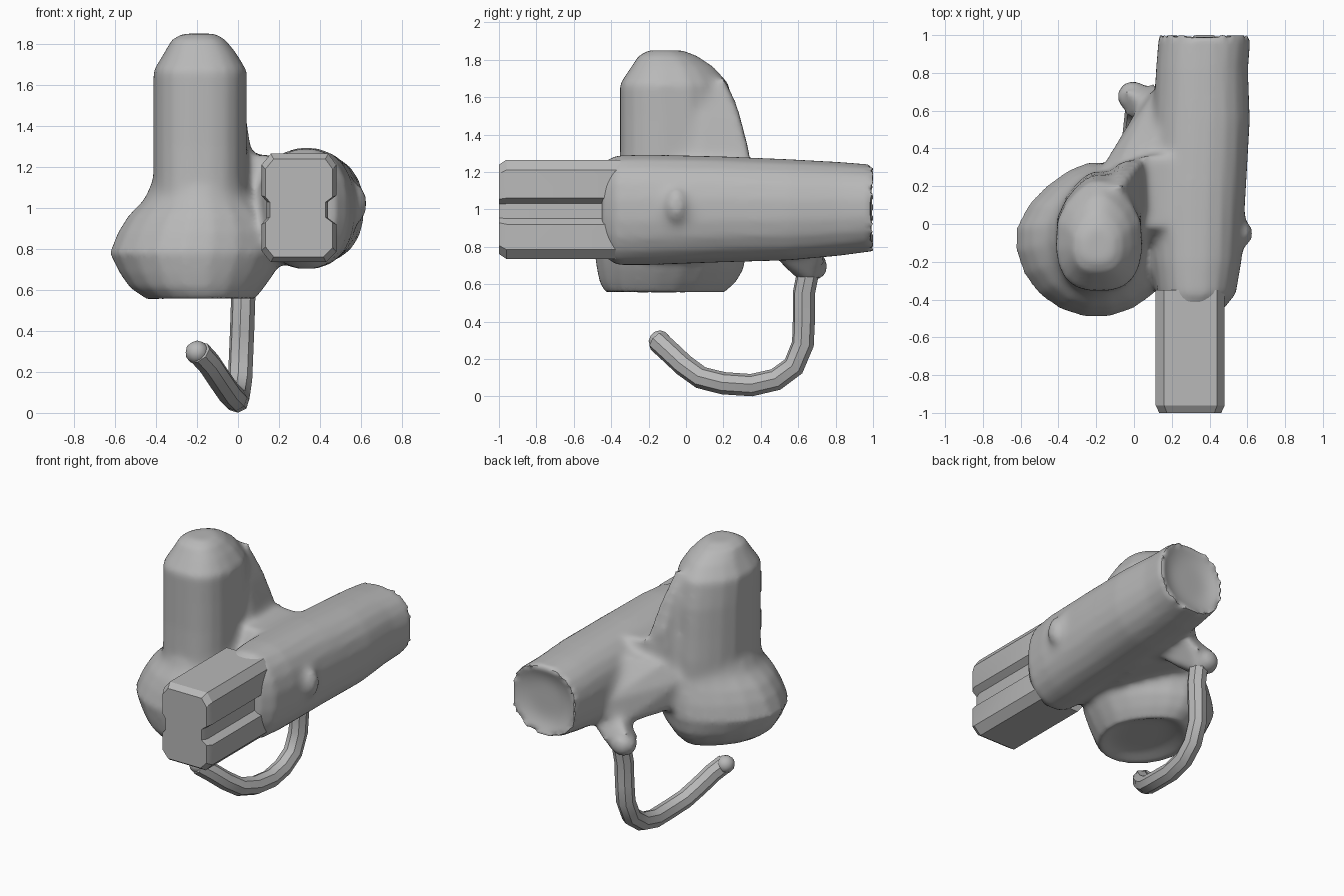
import bpy, bmesh, math
from mathutils import Vector

if "Cube" in bpy.data.objects:
    bpy.data.objects.remove(bpy.data.objects["Cube"])

grey = bpy.data.materials.new("grey")
grey.diffuse_color = (0.48, 0.48, 0.48, 1)
grey.use_nodes = True
grey.node_tree.nodes["Principled BSDF"].inputs["Base Color"].default_value = grey.diffuse_color


def select_only(ob):
    bpy.ops.object.select_all(action='DESELECT')
    ob.select_set(True)
    bpy.context.view_layer.objects.active = ob


def finish(name, bm, angle=35):
    bmesh.ops.recalc_face_normals(bm, faces=bm.faces)
    me = bpy.data.meshes.new(name)
    bm.to_mesh(me)
    bm.free()
    me.materials.append(grey)
    ob = bpy.data.objects.new(name, me)
    bpy.context.collection.objects.link(ob)
    select_only(ob)
    bpy.ops.object.shade_smooth_by_angle(angle=math.radians(angle))
    return ob


def loft(name, rings, angle=35):
    """Skin a list of equal-length point rings and cap both ends."""
    bm = bmesh.new()
    vs = [[bm.verts.new(p) for p in r] for r in rings]
    n = len(vs[0])
    for a, b in zip(vs, vs[1:]):
        for i in range(n):
            bm.faces.new((a[i], a[(i + 1) % n], b[(i + 1) % n], b[i]))
    bm.faces.new(vs[0])
    bm.faces.new(vs[-1])
    return finish(name, bm, angle)


def oval(u0, u1, v0, v1, n=2.0, taper=0.0, sides=20):
    """Superellipse filling a box; taper narrows it towards +v."""
    pts = []
    for i in range(sides):
        a = 2 * math.pi * (i + 0.5) / sides
        c, s = math.cos(a), math.sin(a)
        u = math.copysign(abs(c) ** (2 / n), c)
        v = math.copysign(abs(s) ** (2 / n), s)
        u *= 1 - taper * max(v, 0) ** 2
        pts.append(((u0 + u1) / 2 + u * (u1 - u0) / 2, (v0 + v1) / 2 + v * (v1 - v0) / 2))
    return pts


def hull(name, pts):
    bm = bmesh.new()
    for p in pts:
        bm.verts.new(p)
    bmesh.ops.convex_hull(bm, input=bm.verts)
    bmesh.ops.delete(bm, geom=[v for v in bm.verts if not v.link_faces], context='VERTS')
    return finish(name, bm, 60)


def ball(name, loc, scale):
    bm = bmesh.new()
    bmesh.ops.create_icosphere(bm, subdivisions=2, radius=1)
    for v in bm.verts:
        v.co = Vector(loc) + Vector(v.co[i] * scale[i] for i in range(3))
    return finish(name, bm, 60)


def fuse(name, parts, voxel, fillet):
    """Melt parts into one skin, then fill only the concave seams."""
    select_only(parts[0])
    for p in parts:
        p.select_set(True)
    bpy.ops.object.join()
    ob = parts[0]
    ob.name = ob.data.name = name
    mod = ob.modifiers.new("melt", 'REMESH')
    mod.mode = 'VOXEL'
    mod.voxel_size = voxel
    bpy.ops.object.modifier_apply(modifier=mod.name)
    bm = bmesh.new()
    bm.from_mesh(ob.data)
    for step in range(fillet):
        bm.normal_update()
        move = []
        for v in bm.verts:
            mean = sum((e.other_vert(v).co for e in v.link_edges), Vector()) / len(v.link_edges)
            d = mean - v.co
            if d.dot(v.normal) > 0 or step >= fillet - 2:
                move.append((v, d * 0.5))
        for v, d in move:
            v.co += d
    bm.to_mesh(ob.data)
    bm.free()
    ob.data.materials.clear()
    ob.data.materials.append(grey)
    select_only(ob)
    bpy.ops.object.shade_smooth_by_angle(angle=math.radians(40))


# Upright tower with domed top: z, x range, y range
tower = [(0.85, -.43, .07, -.37, .28), (1.15, -.415, .045, -.36, .28), (1.30, -.415, .045, -.355, .27),
         (1.50, -.415, .045, -.355, .26), (1.67, -.415, .045, -.355, .23), (1.76, -.36, -.01, -.295, .15),
         (1.82, -.325, -.06, -.255, .06), (1.85, -.27, -.11, -.20, -.02)]
tower = loft("tower", [[(x, y, z) for x, y in oval(a, b, c, d, 2.7, 0.5)] for z, a, b, c, d in tower])

# Bulging base under the tower, with a dished underside
base = [(0.59, -.33, .0, -.33, .12), (0.55, -.44, .08, -.43, .20), (0.61, -.53, .13, -.465, .27),
        (0.68, -.58, .18, -.48, .31), (0.78, -.63, .23, -.495, .33), (0.88, -.59, .22, -.47, .32),
        (0.96, -.54, .18, -.44, .30), (1.04, -.46, .10, -.39, .28), (1.14, -.415, .04, -.355, .26)]
base = loft("base", [[(x, y, z) for x, y in oval(a, b, c, d, 1.95, 0.3)] for z, a, b, c, d in base], 50)

# Rear barrel: y, x range, z range, ending in a hollow disc
barrel = [(-.45, .15, .475, .755, 1.25), (-.37, .125, .54, .70, 1.29), (-.2, .10, .57, .70, 1.295),
          (.2, .09, .595, .715, 1.285), (.55, .10, .615, .725, 1.27), (.82, .115, .605, .75, 1.255),
          (1.005, .13, .62, .775, 1.24), (.96, .22, .53, .86, 1.15)]
barrel = loft("rear_barrel", [[(x, y, z) for x, z in oval(a, b, c, d, 2.3)] for y, a, b, c, d in barrel])

# Small swelling on the barrel's outer side
bump = ball("side_bump", (.555, -.05, 1.02), (.075, .075, .11))

# Fin on the tower's back corner, and the saddle joining it to the barrel
fin = hull("tower_fin", [(-.14, .20, 1.70), (-.06, .20, 1.70), (-.03, .0, 1.60), (-.08, .27, 1.57), (.0, .29, 1.48),
                         (.03, .08, 1.50), (-.06, .33, 1.34), (.05, .345, 1.27), (.06, .08, 1.30),
                         (-.12, .30, 1.0), (.1, .35, 1.0), (.08, .0, 1.0)])
saddle = hull("saddle", [(-.05, -.05, 1.20), (-.05, .33, 1.22), (.06, .36, 1.26), (.06, -.02, 1.26), (.26, .36, 1.25),
                         (.26, -.02, 1.25), (-.12, .28, .9), (.25, .4, .9), (.2, -.2, .9), (-.05, -.2, .9)])

# Web behind the base running along the barrel
web = hull("rear_web", [(-.18, .28, 1.02), (-.16, .28, .84), (-.06, .36, 1.12), (-.01, .46, .98), (-.02, .42, .80),
                        (.04, .60, .88), (.13, .73, .95), (.06, .68, .78), (.25, .72, .80), (.25, .30, .72),
                        (.2, .0, .72), (.2, .5, 1.2), (.05, .1, 1.15), (.2, .0, 1.1)])

# Root of the hook under the barrel
root = ball("hook_root", (-.005, .675, .695), (.085, .085, .08))
bracket = hull("hook_bracket", [(-.04, .58, .72), (.07, .50, .73), (-.04, .70, .78), (.10, .74, .72), (.20, .72, .80),
                                (.20, .48, .74), (.05, .68, .60), (.0, .60, .62), (.10, .60, .92)])

fuse("body", [tower, base, barrel, bump, fin, saddle, web, root, bracket], 0.02, 16)

# Front block with a groove down each side
profile = [(.115, .79), (.16, .735), (.43, .735), (.48, .785), (.48, .92), (.44, .95), (.44, 1.03), (.48, 1.06),
           (.48, 1.21), (.44, 1.265), (.16, 1.265), (.115, 1.21), (.115, 1.06), (.14, 1.03), (.14, .95), (.115, .92)]
front = [(-1.0, .90), (-.96, 1.0), (-.35, 1.0)]
loft("front_barrel", [[(.30 + (x - .30) * s, y, 1.0 + (z - 1.0) * s) for x, z in profile] for y, s in front], 25)

# Curved hook
path = [(.03, .66, .70), (.025, .63, .55), (.02, .63, .40), (.015, .625, .28), (.01, .575, .16), (.0, .48, .09),
        (-.005, .35, .06), (-.015, .20, .07), (-.045, .08, .10), (-.09, -.01, .165), (-.14, -.09, .24),
        (-.19, -.15, .295)]
cu = bpy.data.curves.new("hook", 'CURVE')
cu.dimensions = '3D'
cu.bevel_depth = 0.06
cu.bevel_resolution = 2
cu.use_fill_caps = True
sp = cu.splines.new('POLY')
sp.points.add(len(path) - 1)
for p, co in zip(sp.points, path):
    p.co = (*co, 1)
cu.materials.append(grey)
hook = bpy.data.objects.new("hook", cu)
bpy.context.collection.objects.link(hook)
select_only(hook)
bpy.ops.object.convert(target='MESH')
bpy.ops.object.shade_smooth_by_angle(angle=math.radians(35))
ball("hook_tip", (-.20, -.14, .295), (.058, .06, .058))
